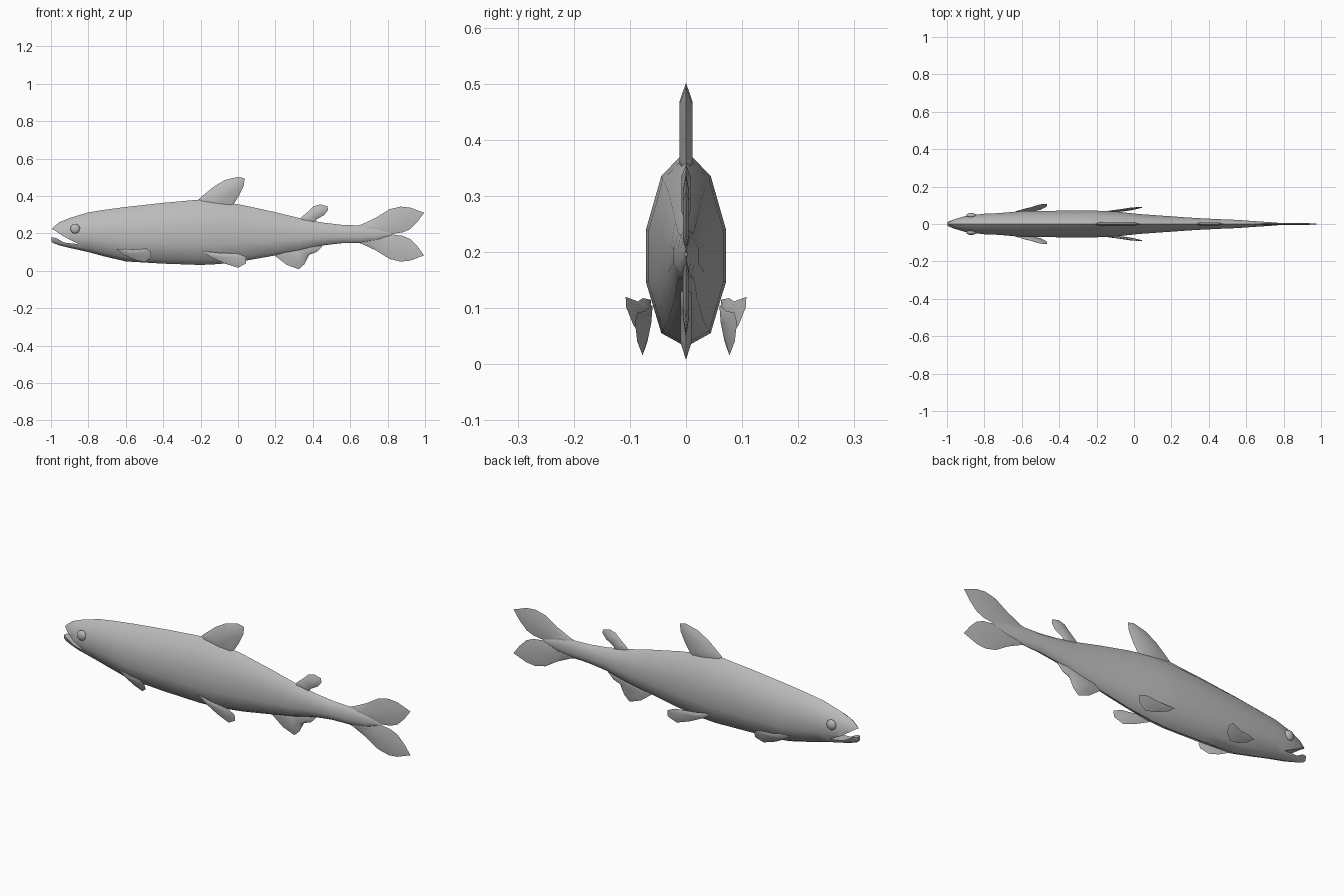
import bpy, bmesh, math
from mathutils import Vector

if "Cube" in bpy.data.objects:
    bpy.data.objects.remove(bpy.data.objects["Cube"])

grey = bpy.data.materials.new("fish grey")
grey.diffuse_color = (0.5, 0.5, 0.5, 1)
grey.use_nodes = True
grey.node_tree.nodes["Principled BSDF"].inputs["Base Color"].default_value = grey.diffuse_color


def finish(name, bm, angle=60):
    bmesh.ops.recalc_face_normals(bm, faces=bm.faces[:])
    mesh = bpy.data.meshes.new(name)
    bm.to_mesh(mesh)
    bm.free()
    mesh.materials.append(grey)
    ob = bpy.data.objects.new(name, mesh)
    bpy.context.collection.objects.link(ob)
    smooth(ob, angle)
    return ob


def smooth(ob, angle):
    bpy.ops.object.select_all(action='DESELECT')
    bpy.context.view_layer.objects.active = ob
    ob.select_set(True)
    bpy.ops.object.shade_smooth_by_angle(angle=math.radians(angle))


# Body: ten-sided section (width share, height share) lofted along x
half = [(0, 0), (0.62, 0.07), (1, 0.33), (1, 0.60), (0.62, 0.87), (0, 1)]
section = half + [(-w, h) for w, h in half[-2:0:-1]]
# x, bottom, top, half width
stations = [(-0.998, 0.155, 0.222, 0.010), (-0.985, 0.147, 0.235, 0.016),
            (-0.955, 0.136, 0.260, 0.027), (-0.90, 0.122, 0.282, 0.043),
            (-0.80, 0.100, 0.312, 0.055), (-0.72, 0.078, 0.325, 0.058),
            (-0.60, 0.050, 0.341, 0.069), (-0.40, 0.038, 0.363, 0.071),
            (-0.20, 0.031, 0.381, 0.071), (-0.10, 0.036, 0.372, 0.067),
            (0.03, 0.052, 0.350, 0.053), (0.20, 0.082, 0.313, 0.041),
            (0.33, 0.105, 0.281, 0.032), (0.45, 0.135, 0.258, 0.026),
            (0.55, 0.147, 0.246, 0.022), (0.65, 0.149, 0.242, 0.015),
            (0.74, 0.160, 0.230, 0.009), (0.82, 0.190, 0.203, 0.002)]
bm = bmesh.new()
rings = [[bm.verts.new((x, w * hw, lo + h * (hi - lo))) for w, h in section]
         for x, lo, hi, hw in stations]
n = len(section)
for a, b in zip(rings, rings[1:]):
    for i in range(n):
        j = (i + 1) % n
        bm.faces.new((a[i], a[j], b[j], b[i]))
bm.faces.new(rings[0])
bm.faces.new(rings[-1][::-1])
body = finish("body", bm)

# Open mouth cut out of the head
mouth = [(-1.04, 0.24), (-0.984, 0.218), (-0.92, 0.176), (-0.85, 0.142),
         (-0.93, 0.151), (-0.972, 0.175), (-1.04, 0.188)]
bm = bmesh.new()
face = bm.faces.new([bm.verts.new((x, -0.2, z)) for x, z in mouth])
out = bmesh.ops.extrude_face_region(bm, geom=[face])
bmesh.ops.translate(bm, vec=(0, 0.4, 0),
                    verts=[v for v in out["geom"] if isinstance(v, bmesh.types.BMVert)])
cutter = finish("mouth_cutter", bm)
cut = body.modifiers.new("mouth", 'BOOLEAN')
cut.operation, cut.solver, cut.object = 'DIFFERENCE', 'EXACT', cutter
bpy.context.view_layer.objects.active = body
bpy.ops.object.modifier_apply(modifier="mouth")
bpy.data.objects.remove(cutter)
smooth(body, 50)


def fin(name, outline, thick, lean=lambda x, z: 0.0):
    """Thin lens-shaped blade: sharp rim with a raised middle on both sides."""
    cx = sum(p[0] for p in outline) / len(outline)
    cz = sum(p[1] for p in outline) / len(outline)
    bm = bmesh.new()
    rim = [bm.verts.new((x, lean(x, z), z)) for x, z in outline]
    k = len(rim)
    for s in (-1, 1):
        inner = []
        for x, z in outline:
            ix, iz = cx + (x - cx) * 0.6, cz + (z - cz) * 0.6
            inner.append(bm.verts.new((ix, lean(ix, iz) + s * thick, iz)))
        for i in range(k):
            j = (i + 1) % k
            bm.faces.new((rim[i], rim[j], inner[j], inner[i]))
        bm.faces.new(inner)
    return finish(name, bm, 40)


# Fins along the midline
fin("dorsal_fin", [(-0.23, 0.36), (-0.20, 0.392), (-0.13, 0.45), (-0.07, 0.485),
                   (0.0, 0.502), (0.036, 0.494), (0.030, 0.452), (0.005, 0.40),
                   (-0.02, 0.362), (-0.03, 0.33), (-0.13, 0.32)], 0.012)
fin("adipose_fin", [(0.32, 0.265), (0.34, 0.287), (0.385, 0.325), (0.405, 0.345),
                    (0.44, 0.355), (0.478, 0.345), (0.482, 0.325), (0.46, 0.297),
                    (0.42, 0.275), (0.405, 0.25)], 0.008)
fin("anal_fin", [(0.18, 0.10), (0.20, 0.078), (0.26, 0.032), (0.325, 0.008),
                 (0.355, 0.035), (0.38, 0.085), (0.42, 0.10), (0.45, 0.13),
                 (0.44, 0.16), (0.30, 0.14)], 0.010)

# Forked tail
lobe = [(0.62, 0.205), (0.62, 0.237), (0.66, 0.247), (0.74, 0.285), (0.81, 0.329),
        (0.87, 0.343), (0.92, 0.338), (0.995, 0.310), (0.96, 0.262), (0.92, 0.222),
        (0.88, 0.205), (0.80, 0.194)]
fin("upper_tail_lobe", lobe, 0.005)
fin("lower_tail_lobe", [(x, 0.392 - z) for x, z in lobe], 0.005)

# Paired fins and eyes
pectoral = [(-0.65, 0.115), (-0.60, 0.118), (-0.56, 0.112), (-0.49, 0.120),
            (-0.466, 0.102), (-0.466, 0.070), (-0.50, 0.046), (-0.55, 0.057),
            (-0.61, 0.085)]
pelvic = [(-0.19, 0.105), (-0.14, 0.100), (-0.10, 0.095), (0.0, 0.092),
          (0.044, 0.074), (0.044, 0.040), (0.0, 0.016), (-0.07, 0.038),
          (-0.15, 0.075)]
for side, s in (("near", -1), ("far", 1)):
    fin(side + "_pectoral_fin", pectoral, 0.005,
        lambda x, z: s * (0.110 + 0.27 * (x + 0.466) + 0.4 * (z - 0.11)))
    fin(side + "_pelvic_fin", pelvic, 0.005,
        lambda x, z: s * (0.091 + 0.15 * (x - 0.044) + 0.12 * (z - 0.075)))
    bm = bmesh.new()
    bmesh.ops.create_uvsphere(bm, u_segments=16, v_segments=10, radius=1)
    for v in bm.verts:
        v.co = Vector((v.co.x * 0.026, v.co.y * 0.014, v.co.z * 0.026)) \
            + Vector((-0.87, s * 0.045, 0.225))
    finish(side + "_eye", bm)
